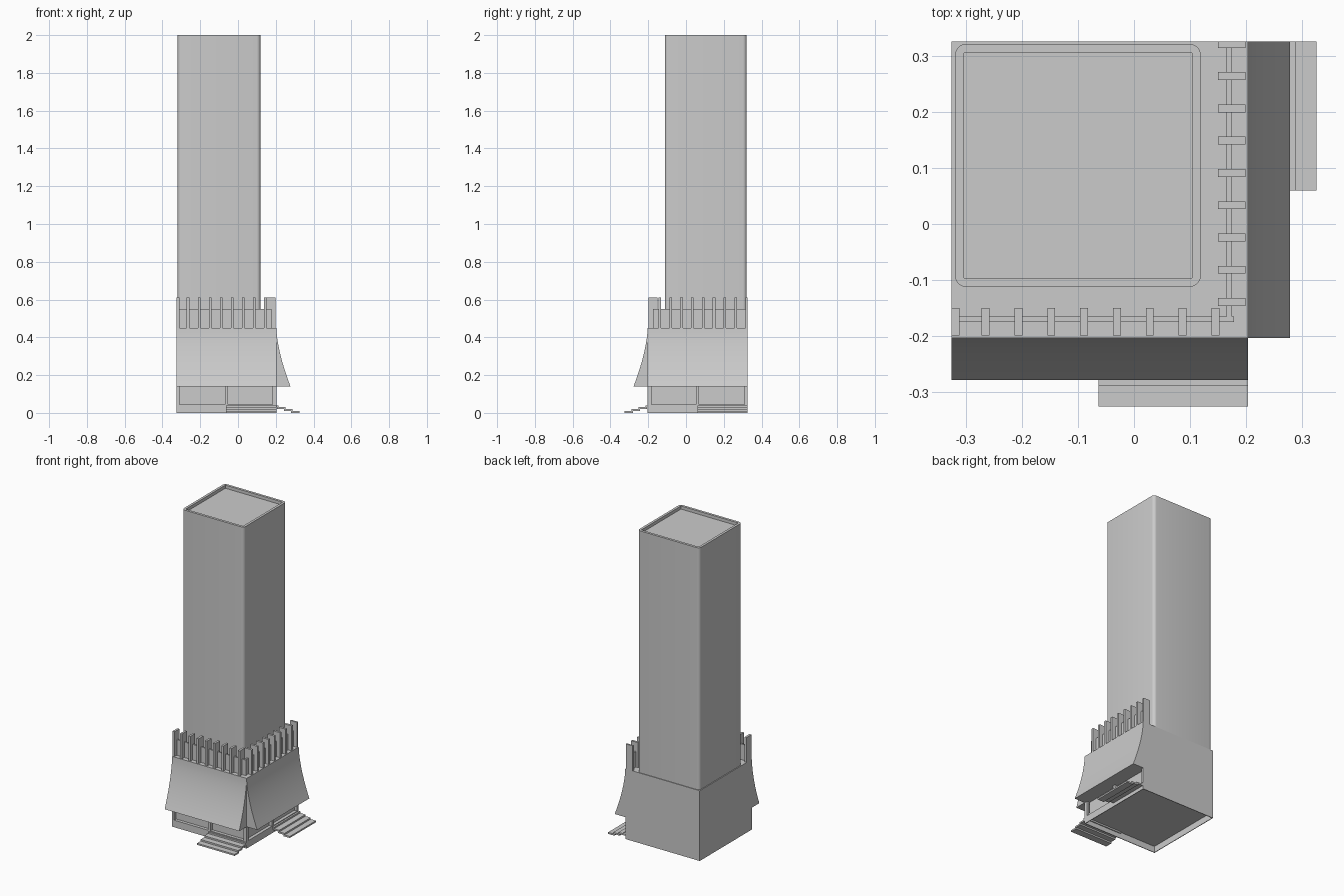
import bpy, bmesh, math
from mathutils import Vector

cube = bpy.data.objects.get("Cube")
if cube:
    bpy.data.objects.remove(cube, do_unlink=True)

stone = bpy.data.materials.new("plain grey")
stone.use_nodes = True
stone.diffuse_color = (0.6, 0.6, 0.6, 1)
stone.node_tree.nodes["Principled BSDF"].inputs["Base Color"].default_value = (0.6, 0.6, 0.6, 1)

LOW, HIGH = -0.325, 0.325      # outer limits of the site
FACE = 0.203                   # distance of the two street walls
SKIRT, DECK = 0.14, 0.45       # canopy bottom and podium top
FLOOR = 0.045


def finish(name, bm, smooth=False):
    bmesh.ops.recalc_face_normals(bm, faces=bm.faces)
    mesh = bpy.data.meshes.new(name)
    bm.to_mesh(mesh)
    bm.free()
    mesh.materials.append(stone)
    obj = bpy.data.objects.new(name, mesh)
    bpy.context.collection.objects.link(obj)
    if smooth:
        bpy.ops.object.select_all(action="DESELECT")
        obj.select_set(True)
        bpy.context.view_layer.objects.active = obj
        bpy.ops.object.shade_smooth_by_angle(angle=math.radians(40))
    return obj


def add_box(bm, x, y, z):
    verts = bmesh.ops.create_cube(bm, size=1)["verts"]
    for v in verts:
        v.co = Vector([(a + b) / 2 + c * (b - a) for (a, b), c in zip((x, y, z), v.co)])


def boxes(name, *specs):
    bm = bmesh.new()
    for spec in specs:
        add_box(bm, *spec)
    return finish(name, bm)


def street(side, along, out, z):
    """Box ranges for a street side: along the wall, outward from the centre."""
    if side == "front":
        return along, (-out[1], -out[0]), z
    return out, along, z


def tower():
    """Rounded shaft with a shallow roof well behind a parapet."""
    x0, x1, y0, y1, r = -0.319, 0.119, -0.112, 0.321, 0.02
    corners = [(x1 - r, y1 - r), (x0 + r, y1 - r), (x0 + r, y0 + r), (x1 - r, y0 + r)]
    ring = []
    for i, (cx, cy) in enumerate(corners):
        for k in range(6):
            a = math.radians(90 * i + 18 * k)
            ring.append((cx + r * math.cos(a), cy + r * math.sin(a)))
    bm = bmesh.new()
    base = bm.faces.new([bm.verts.new((x, y, DECK)) for x, y in ring])
    res = bmesh.ops.extrude_face_region(bm, geom=[base])
    top_verts = [g for g in res["geom"] if isinstance(g, bmesh.types.BMVert)]
    for v in top_verts:
        v.co.z = 2
    top = next(g for g in res["geom"] if isinstance(g, bmesh.types.BMFace))
    # Square inner edge of the parapet, dropped to form the well
    inset = bmesh.ops.extrude_face_region(bm, geom=[top])["geom"]
    bmesh.ops.delete(bm, geom=[top], context="FACES_ONLY")
    inner = next(g for g in inset if isinstance(g, bmesh.types.BMFace))
    w = 0.016
    for v in inner.verts:
        v.co.x = min(max(v.co.x, x0 + w), x1 - w)
        v.co.y = min(max(v.co.y, y0 + w), y1 - w)
    well = bmesh.ops.extrude_face_region(bm, geom=[inner])["geom"]
    bmesh.ops.delete(bm, geom=[inner], context="FACES_ONLY")
    for g in well:
        if isinstance(g, bmesh.types.BMVert):
            g.co.z -= 0.02
    finish("tower", bm, smooth=True)


def canopy(side, along):
    """Solid skirt that flares outward toward its lower edge."""
    steps = 12
    profile = [(FACE, SKIRT)]
    for i in range(steps + 1):
        t = 1 - i / steps
        profile.append((FACE + 0.075 * t ** 1.6, DECK - (DECK - SKIRT) * t))
    bm = bmesh.new()
    rings = []
    for a in along:
        rings.append([bm.verts.new((a, -d, z) if side == "front" else (d, a, z))
                      for d, z in profile])
    n = len(profile)
    for i in range(n):
        j = (i + 1) % n
        bm.faces.new((rings[0][i], rings[0][j], rings[1][j], rings[1][i]))
    bm.faces.new(rings[0])
    bm.faces.new(rings[1])
    finish(side + "_canopy", bm, smooth=True)


tower()

# Podium: upper block, ground floor set back behind the street walls
boxes("podium", ((LOW, FACE), (-FACE, HIGH), (SKIRT, DECK)))
boxes("ground_floor", ((LOW, FACE - 0.02), (-FACE + 0.02, HIGH), (FLOOR - 0.005, SKIRT)))

# Hollow plinth under the floor
t = 0.004
plinth = (0, FLOOR)
boxes("plinth",
      ((LOW, FACE), (-FACE, -FACE + t), plinth), ((LOW, FACE), (HIGH - t, HIGH), plinth),
      ((LOW, LOW + t), (-FACE, HIGH), plinth), ((FACE - t, FACE), (-FACE, HIGH), plinth),
      ((LOW, FACE), (-FACE, HIGH), (FLOOR - 0.005, FLOOR)))

for side, along, stair, first in (("front", (LOW, FACE), (-0.063, FACE), -0.323),
                                  ("right", (-FACE, HIGH), (0.06, HIGH), -0.139)):
    canopy(side, along)

    # Posts framing the two ground floor windows
    middle = sum(along) / 2
    posts = [(along[0], along[0] + 0.015), (middle - 0.008, middle + 0.008),
             (along[1] - 0.015, along[1])]
    boxes(side + "_window_posts",
          *[street(side, p, (FACE - 0.021, FACE), (FLOOR, SKIRT)) for p in posts])

    # Entrance stairs of thin overlapping treads
    boxes(side + "_stairs",
          *[street(side, stair, (FACE - 0.01 if i == 3 else 0.284 - 0.037 * i - 0.004, 0.325 - 0.037 * i),
                   (0.01 * i, 0.01 * (i + 1))) for i in range(4)])

    # Roof deck screen wall and its fins
    wall_along = (LOW, 0.178) if side == "front" else (-0.165, HIGH)
    boxes(side + "_screen_wall", street(side, wall_along, (0.165, 0.175), (DECK, 0.55)))
    pitch = 0.0585 if side == "front" else 0.0575
    fins = []
    for i in range(9):
        c = first + pitch * i
        span = (max(c - 0.007, LOW), min(c + 0.007, HIGH))
        if c - 0.007 < LOW:
            span = (LOW, LOW + 0.014)
        fins.append(street(side, span, (0.15, 0.199), (DECK, 0.61)))
    boxes(side + "_fins", *fins)
